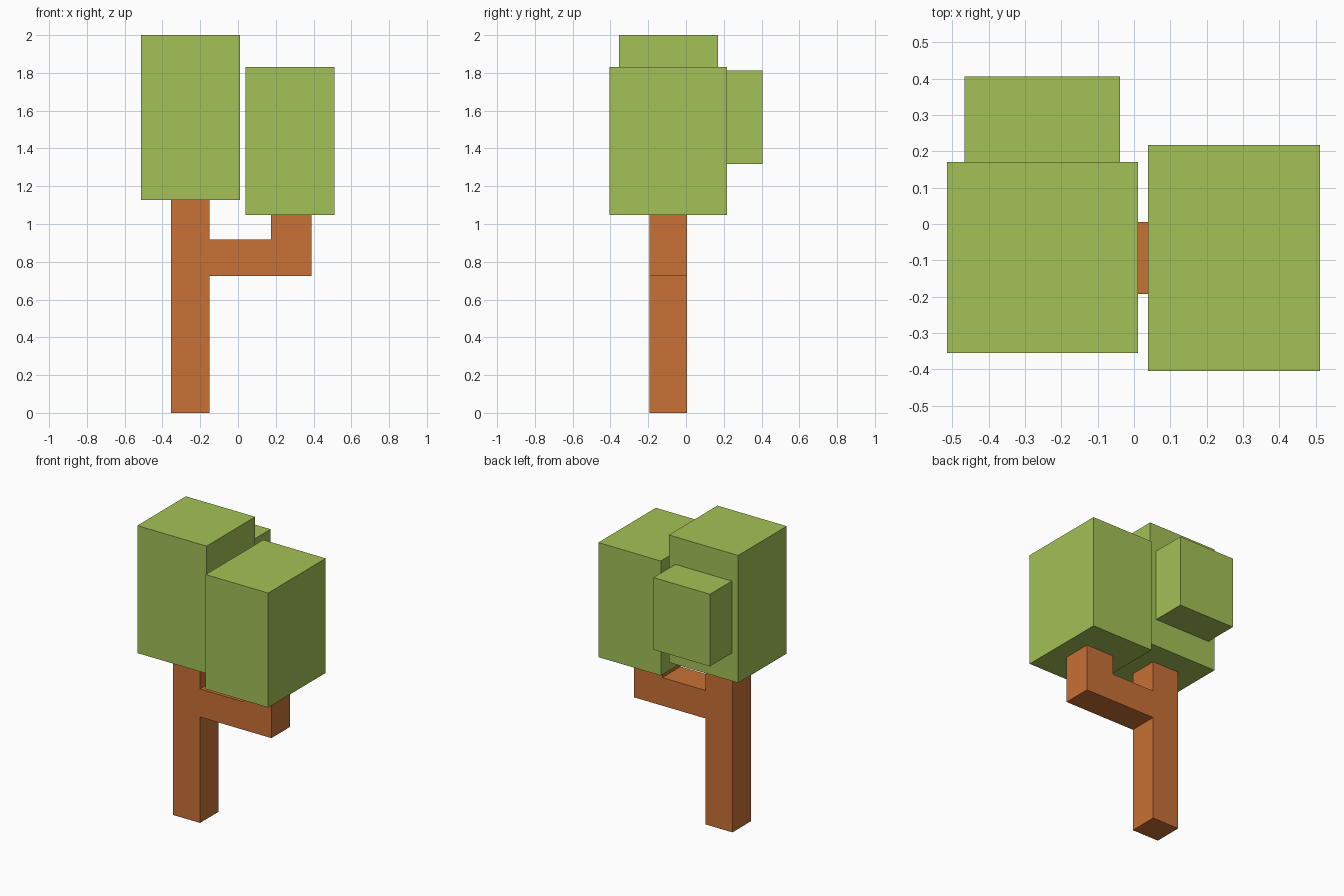
import bpy
import bmesh

if "Cube" in bpy.data.objects:
    bpy.data.objects.remove(bpy.data.objects["Cube"])


def material(name, rgb):
    m = bpy.data.materials.new(name)
    m.diffuse_color = (*rgb, 1.0)
    m.use_nodes = True
    m.node_tree.nodes["Principled BSDF"].inputs["Base Color"].default_value = m.diffuse_color
    return m


leaf = material("leaf green", (0.371, 0.533, 0.093))
bark = material("bark orange brown", (0.578, 0.165, 0.036))


def prism(name, profile, y0, y1, mat):
    """Extrude an x/z outline from y0 (front) to y1 (back)."""
    bm = bmesh.new()
    face = bm.faces.new([bm.verts.new((x, y0, z)) for x, z in profile])
    result = bmesh.ops.extrude_face_region(bm, geom=[face], use_keep_orig=True)
    moved = [g for g in result["geom"] if isinstance(g, bmesh.types.BMVert)]
    bmesh.ops.translate(bm, verts=moved, vec=(0, y1 - y0, 0))
    bmesh.ops.recalc_face_normals(bm, faces=bm.faces)
    mesh = bpy.data.meshes.new(name)
    bm.to_mesh(mesh)
    bm.free()
    mesh.materials.append(mat)
    obj = bpy.data.objects.new(name, mesh)
    bpy.context.collection.objects.link(obj)
    return obj


def block(name, x0, x1, y0, y1, z0, z1, mat):
    return prism(name, [(x0, z0), (x1, z0), (x1, z1), (x0, z1)], y0, y1, mat)


# Trunk with its elbow branch, one outline
prism("trunk_and_branch", [
    (-0.356, 0.0), (-0.152, 0.0), (-0.152, 0.725), (0.388, 0.725),
    (0.388, 1.048), (0.175, 1.048), (0.175, 0.917), (-0.152, 0.917),
    (-0.152, 1.128), (-0.356, 1.128)], -0.193, 0.006, bark)

# Foliage blocks
block("tall_foliage", -0.514, 0.011, -0.355, 0.170, 1.128, 2.0, leaf)
block("branch_foliage", 0.039, 0.512, -0.405, 0.217, 1.048, 1.832, leaf)
block("back_foliage", -0.466, -0.038, 0.170, 0.406, 1.318, 1.812, leaf)
